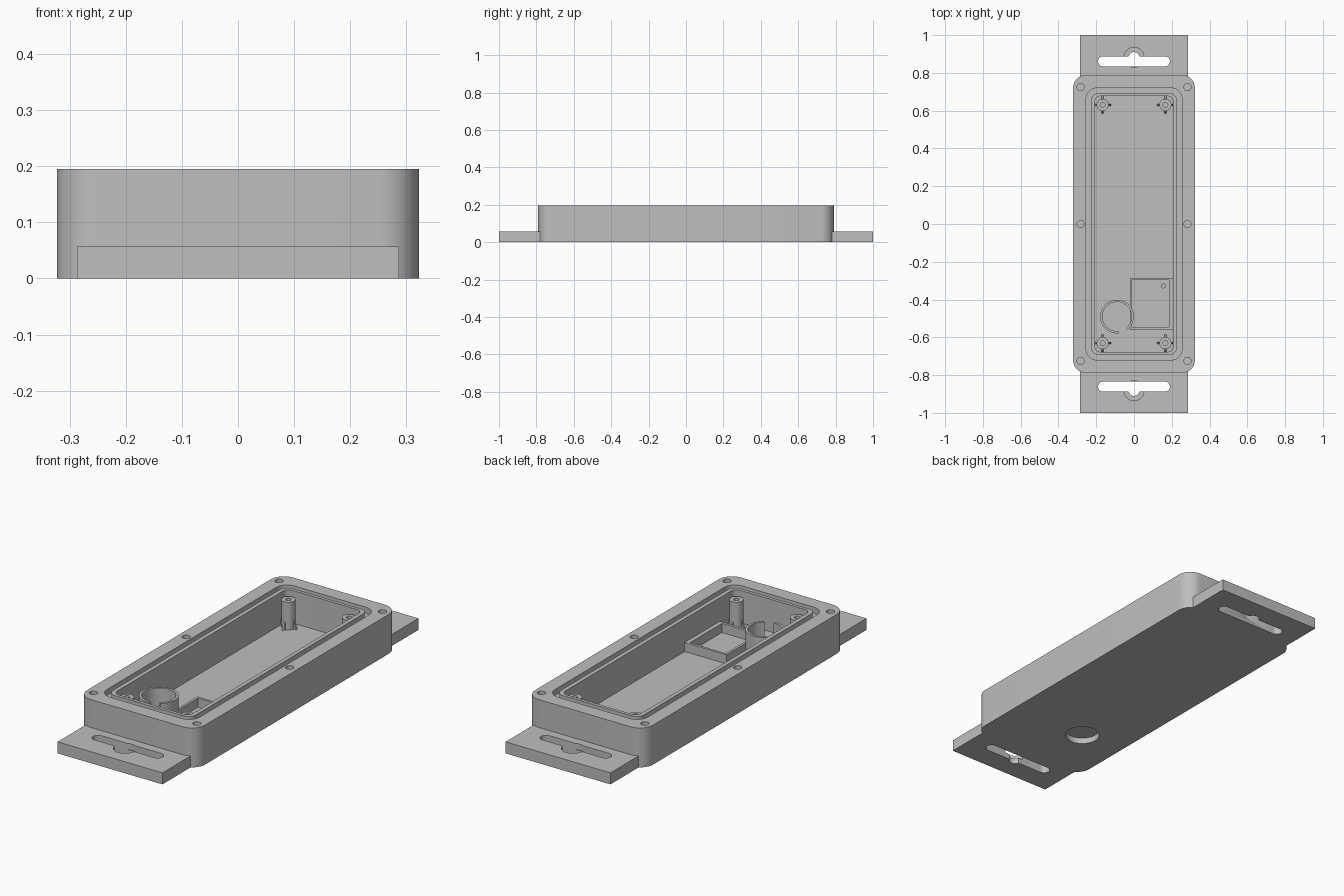
import bpy, bmesh
from math import cos, sin, pi, radians
from mathutils import Matrix

cube = bpy.data.objects.get("Cube")
if cube:
    bpy.data.objects.remove(cube, do_unlink=True)

grey = bpy.data.materials.new("plain_grey")
grey.use_nodes = True
grey.diffuse_color = (0.52, 0.52, 0.52, 1)
grey.node_tree.nodes["Principled BSDF"].inputs["Base Color"].default_value = (0.52, 0.52, 0.52, 1)

HEIGHT, FLOOR = 0.195, 0.034


# Outlines
def arc(cx, cy, r, start, end, n):
    return [(cx + r * cos(start + (end - start) * i / n),
             cy + r * sin(start + (end - start) * i / n)) for i in range(n + 1)]


def circle(cx, cy, r, n=32):
    return arc(cx, cy, r, 0, 2 * pi, n)[:-1]


def rounded(hx, hy, r, cx=0, cy=0, n=10):
    pts = []
    for k, (sx, sy) in enumerate([(1, 1), (-1, 1), (-1, -1), (1, -1)]):
        pts += arc(cx + sx * (hx - r), cy + sy * (hy - r), r, k * pi / 2, (k + 1) * pi / 2, n)
    return pts


def rect(x0, x1, y0, y1):
    return [(x0, y0), (x1, y0), (x1, y1), (x0, y1)]


# Solids
def finish(bm, name):
    bmesh.ops.recalc_face_normals(bm, faces=bm.faces)
    mesh = bpy.data.meshes.new(name)
    bm.to_mesh(mesh)
    bm.free()
    mesh.materials.append(grey)
    obj = bpy.data.objects.new(name, mesh)
    bpy.context.collection.objects.link(obj)
    return obj


def prism(name, outline, z0, z1):
    bm = bmesh.new()
    low = [bm.verts.new((x, y, z0)) for x, y in outline]
    top = [bm.verts.new((x, y, z1)) for x, y in outline]
    bm.faces.new(low)
    bm.faces.new(top)
    for i in range(len(low)):
        bm.faces.new((low[i - 1], low[i], top[i], top[i - 1]))
    return finish(bm, name)


def tube(name, outer, inner, z0, z1):
    bm = bmesh.new()
    loops = [[bm.verts.new((x, y, z)) for x, y in o]
             for o, z in ((outer, z0), (outer, z1), (inner, z1), (inner, z0))]
    for k in range(4):
        a, b = loops[k - 1], loops[k]
        for i in range(len(a)):
            bm.faces.new((a[i - 1], a[i], b[i], b[i - 1]))
    return finish(bm, name)


def cut(target, cutter):
    mod = target.modifiers.new("cut", 'BOOLEAN')
    mod.operation, mod.solver, mod.object = 'DIFFERENCE', 'EXACT', cutter
    bpy.context.view_layer.objects.active = target
    bpy.ops.object.modifier_apply(modifier=mod.name)
    bpy.data.objects.remove(cutter, do_unlink=True)


parts = []

# Case body with cavity, seal groove, screw holes and underside pocket
body = prism("case_body", rounded(0.323, 0.79, 0.072), 0, HEIGHT)
cut(body, prism("cavity", rounded(0.207, 0.677, 0.03), FLOOR, HEIGHT + 0.1))
cut(body, tube("groove", rounded(0.254, 0.72, 0.06), rounded(0.227, 0.693, 0.04),
               HEIGHT - 0.03, HEIGHT + 0.1))
for x in (-0.283, 0.283):
    for y in (-0.725, 0, 0.725):
        cut(body, prism("screw_hole", circle(x, y, 0.019, 24), 0.07, HEIGHT + 0.1))
cut(body, prism("pocket", circle(-0.09, -0.49, 0.08, 48), -0.1, 0.03))
parts.append(body)

# Mounting tabs with keyhole slots
for s, name in ((-1, "front_tab"), (1, "back_tab")):
    tab = prism(name, rect(-0.287, 0.287, s * 0.775, s * 1.0), 0, 0.057)
    cut(tab, prism("recess", circle(0, s * 0.882, 0.053, 40), 0.027, 0.1))
    cut(tab, prism("slot", rounded(0.19, 0.027, 0.0268, 0, s * 0.861), -0.1, 0.2))
    cut(tab, prism("keyhole", circle(0, s * 0.881, 0.029), -0.1, 0.2))
    parts.append(tab)

# Corner posts with triangular ribs
for x in (-0.166, 0.166):
    for y in (-0.631, 0.631):
        parts.append(tube("post", circle(x, y, 0.032), circle(x, y, 0.013),
                          FLOOR - 0.002, 0.171))
        for k in range(4):
            rib = prism("post_rib", [(0.025, 0), (0.046, 0), (0.034, 0.04), (0.025, 0.04)],
                        -0.005, 0.005)
            rib.data.transform(Matrix.Translation((x, y, FLOOR - 0.002))
                               @ Matrix.Rotation(k * pi / 2, 4, 'Z')
                               @ Matrix.Rotation(pi / 2, 4, 'X'))
            parts.append(rib)

# Open ring holder
a, b = radians(-52), radians(276)
ring = arc(-0.09, -0.49, 0.089, a, b, 48) + arc(-0.09, -0.49, 0.077, b, a, 48)
parts.append(prism("ring_holder", ring, FLOOR - 0.002, 0.145))

# Square holder with locating peg
parts.append(tube("square_holder", rect(-0.022, 0.209, -0.56, -0.285),
                  rect(-0.01, 0.186, -0.546, -0.297), FLOOR - 0.002, 0.079))
parts.append(prism("locating_peg", circle(0.155, -0.328, 0.013, 20), FLOOR - 0.002, 0.06))

# Smooth round walls, keep edges sharp
bpy.ops.object.select_all(action='DESELECT')
for p in parts:
    p.select_set(True)
bpy.context.view_layer.objects.active = body
bpy.ops.object.shade_smooth_by_angle(angle=radians(30))
